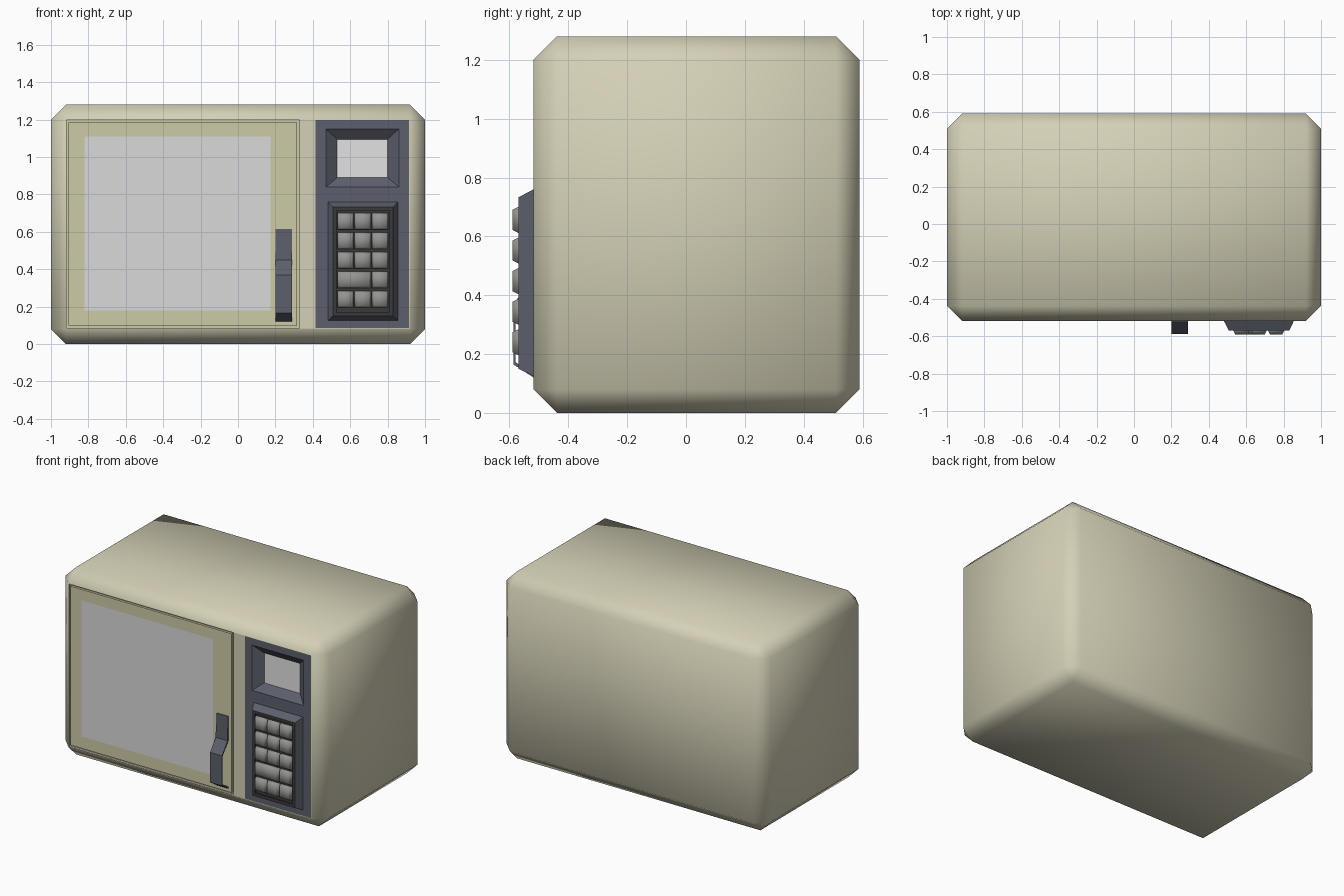
import bpy, bmesh

if "Cube" in bpy.data.objects:
    bpy.data.objects.remove(bpy.data.objects["Cube"])

FRONT = -0.518


def mat(name, r, g, b):
    """Flat colour given as display values 0-255, stored as linear."""
    m = bpy.data.materials.new(name)
    m.diffuse_color = [*(((c / 255 + 0.055) / 1.055) ** 2.4 for c in (r, g, b)), 1]
    m.use_nodes = True
    m.node_tree.nodes["Principled BSDF"].inputs["Base Color"].default_value = m.diffuse_color
    return m


BODY = mat("warm beige", 212, 208, 182)
DOOR = mat("olive beige", 206, 203, 166)
WINDOW = mat("pale grey", 218, 218, 218)
SLATE = mat("slate grey", 92, 96, 108)
DARK = mat("charcoal", 58, 58, 58)
BUTTON = mat("button grey", 148, 148, 146)
SCREEN = mat("screen white", 226, 226, 226)


def finish(name, bm, mats):
    me = bpy.data.meshes.new(name)
    bm.to_mesh(me)
    bm.free()
    for m in mats:
        me.materials.append(m)
    ob = bpy.data.objects.new(name, me)
    bpy.context.collection.objects.link(ob)
    return ob


def block(name, x0, x1, y0, y1, z0, z1, mats=(), bevel=0):
    bm = bmesh.new()
    bmesh.ops.create_cube(bm, size=1)
    for v in bm.verts:
        v.co = ((x0 + x1) / 2 + v.co.x * (x1 - x0),
                (y0 + y1) / 2 + v.co.y * (y1 - y0),
                (z0 + z1) / 2 + v.co.z * (z1 - z0))
    if bevel:
        bmesh.ops.bevel(bm, geom=bm.edges[:], offset=bevel, segments=1, affect='EDGES')
    return finish(name, bm, mats)


def nested(name, rects, mats, colours, smooth=False):
    """Front-facing relief: rings between rectangles (x0, x1, z0, z1, y), then a cap."""
    bm = bmesh.new()
    loops = [[bm.verts.new(p) for p in ((a, y, c), (b, y, c), (b, y, d), (a, y, d))]
             for a, b, c, d, y in rects]
    for k, (o, i) in enumerate(zip(loops, loops[1:])):
        for n in range(4):
            m = (n + 1) % 4
            bm.faces.new((o[n], o[m], i[m], i[n])).material_index = colours[k]
    bm.faces.new(loops[-1]).material_index = colours[-1]
    for f in bm.faces:
        f.smooth = smooth
    return finish(name, bm, mats)


# Chamfered body with pockets for the door and the control panel
body = block("body", -1, 1, FRONT, 0.59, 0, 1.28, [BODY], 0.08)
for x0, x1, depth in ((-0.918, 0.33, 0.02), (0.415, 0.915, 0.06)):
    cutter = block("pocket_cutter", x0, x1, FRONT - 0.1, FRONT + depth, 0.085, 1.197)
    cutter.hide_render = True
    mod = body.modifiers.new("pocket", 'BOOLEAN')
    mod.operation, mod.solver, mod.object = 'DIFFERENCE', 'EXACT', cutter
    bpy.context.view_layer.objects.active = body
    bpy.ops.object.modifier_apply(modifier=mod.name)
    bpy.data.objects.remove(cutter)
bpy.ops.object.select_all(action='DESELECT')
body.select_set(True)
bpy.ops.object.shade_smooth_by_angle(angle=1.1)

# Door with a surrounding groove and a flush window
nested("door", [
    (-0.918, 0.33, 0.085, 1.197, FRONT + 0.015),
    (-0.905, 0.315, 0.098, 1.185, FRONT + 0.015),
    (-0.905, 0.315, 0.098, 1.185, FRONT),
    (-0.82, 0.175, 0.18, 1.11, FRONT)],
    [DOOR, WINDOW], [0, 0, 0, 1])

# Control panel with a sunken display
nested("control_panel", [
    (0.415, 0.915, 0.085, 1.197, FRONT),
    (0.47, 0.86, 0.84, 1.15, FRONT),
    (0.53, 0.80, 0.89, 1.095, FRONT + 0.045)],
    [SLATE, SCREEN], [0, 0, 1])

# Raised keypad with a dark tray
nested("keypad", [
    (0.48, 0.855, 0.125, 0.76, FRONT),
    (0.507, 0.83, 0.15, 0.733, -0.569),
    (0.527, 0.81, 0.172, 0.713, -0.569),
    (0.527, 0.81, 0.172, 0.713, -0.56)],
    [SLATE, DARK], [0, 1, 1, 1])

# Buttons: five rows of three, with one double-width key
for row in range(5):
    z1 = 0.70 - row * 0.104
    spans = [(0, 2), (2, 3)] if row == 3 else [(0, 1), (1, 2), (2, 3)]
    for a, b in spans:
        x0, x1 = 0.531 + a * 0.093, 0.531 + b * 0.093 - 0.007
        z0 = z1 - 0.088
        nested("button", [
            (x0, x1, z0, z1, -0.56),
            (x0, x1, z0, z1, -0.57),
            (x0 + 0.01, x1 - 0.01, z0 + 0.01, z1 - 0.01, -0.59)],
            [BUTTON], [0, 0, 0], smooth=True)

# Door handle: thin strip that bows out from the door and returns to it
outer = [(-0.523, 0.615), (-0.527, 0.45), (-0.587, 0.37), (-0.587, 0.165), (-0.518, 0.12)]
inner = [(-0.518, 0.132), (-0.579, 0.172), (-0.579, 0.366), (-0.518, 0.447), (-0.518, 0.615)]
bm = bmesh.new()
sides = [[bm.verts.new((x, y, z)) for y, z in outer + inner] for x in (0.20, 0.29)]
n = len(sides[0])
for i in range(n):
    j = (i + 1) % n
    bm.faces.new((sides[0][i], sides[0][j], sides[1][j], sides[1][i]))
bm.faces.new(sides[0])
bm.faces.new(sides[1][::-1])
bmesh.ops.recalc_face_normals(bm, faces=bm.faces[:])
finish("door_handle", bm, [SLATE])
